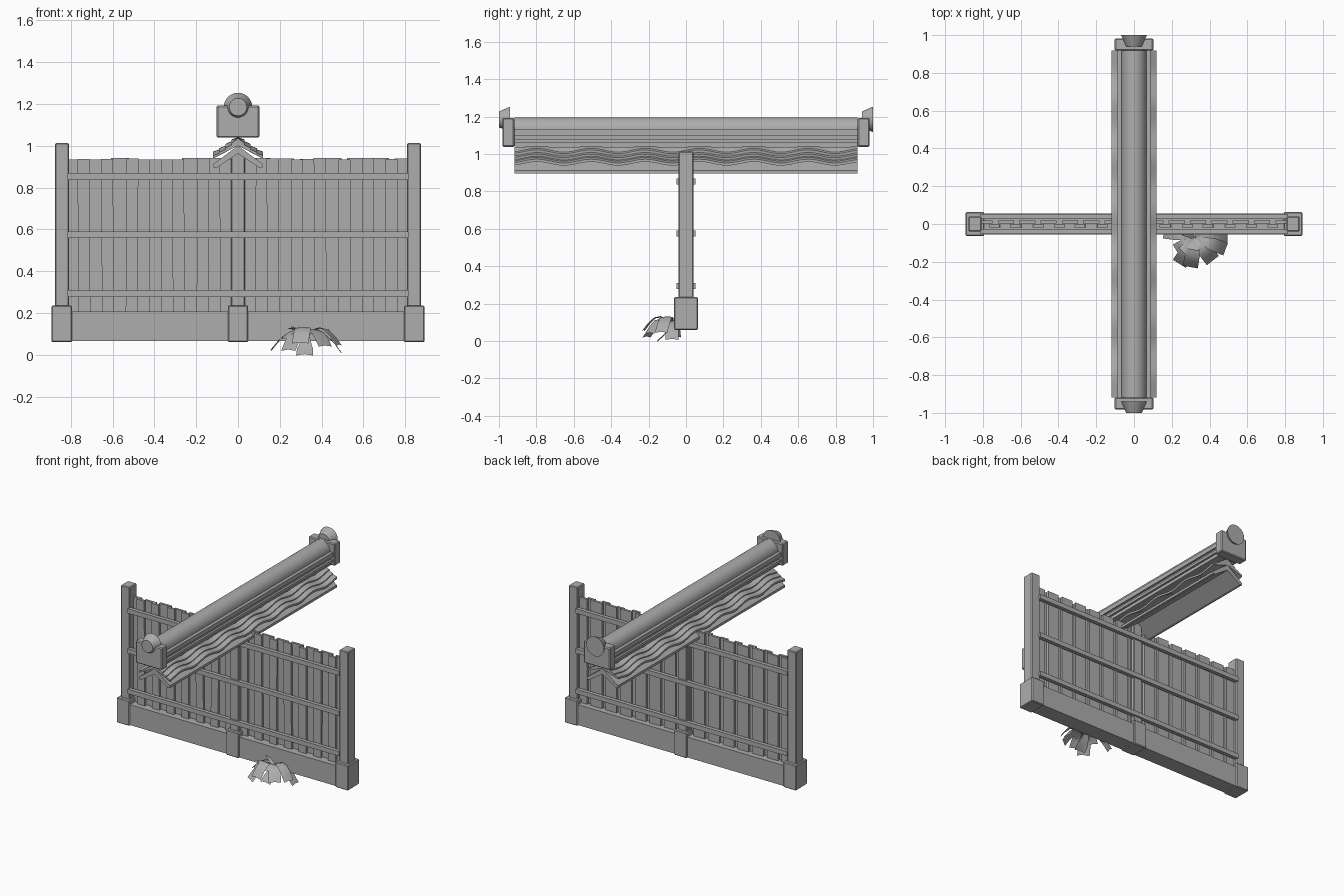
import bpy, bmesh, math, random
from mathutils import Vector

if "Cube" in bpy.data.objects:
    bpy.data.objects.remove(bpy.data.objects["Cube"])

random.seed(4)
grey = bpy.data.materials.new("plain grey")
grey.diffuse_color = (0.42, 0.42, 0.42, 1)
grey.use_nodes = True
grey.node_tree.nodes["Principled BSDF"].inputs["Base Color"].default_value = grey.diffuse_color


def finish(name, bm, bevel=0, smooth=False):
    bmesh.ops.recalc_face_normals(bm, faces=bm.faces[:])
    me = bpy.data.meshes.new(name)
    bm.to_mesh(me)
    bm.free()
    me.materials.append(grey)
    ob = bpy.data.objects.new(name, me)
    bpy.context.collection.objects.link(ob)
    if bevel:
        mod = ob.modifiers.new("soft edges", 'BEVEL')
        mod.width, mod.segments = bevel, 1
    if smooth:
        bpy.ops.object.select_all(action='DESELECT')
        ob.select_set(True)
        bpy.context.view_layer.objects.active = ob
        bpy.ops.object.shade_smooth_by_angle(angle=math.radians(35))
    return ob


def box(name, x0, x1, y0, y1, z0, z1, bevel=0):
    bm = bmesh.new()
    bmesh.ops.create_cube(bm, size=1)
    for v in bm.verts:
        v.co = ((x0 + x1) / 2 + v.co.x * (x1 - x0),
                (y0 + y1) / 2 + v.co.y * (y1 - y0),
                (z0 + z1) / 2 + v.co.z * (z1 - z0))
    return finish(name, bm, bevel)


def extrude_y(name, profile, y0, y1, smooth=False):
    """Extrude a closed x-z outline along y."""
    bm = bmesh.new()
    f = bm.faces.new([bm.verts.new((x, y0, z)) for x, z in profile])
    r = bmesh.ops.extrude_face_region(bm, geom=[f])
    for v in r['geom']:
        if isinstance(v, bmesh.types.BMVert):
            v.co.y = y1
    return finish(name, bm, 0, smooth)


# Posts with their stone footings, and the low base wall
for name, x, hw, top in (("left", -0.842, 0.034, 1.012),
                         ("right", 0.842, 0.034, 1.012),
                         ("middle", 0, 0.034, 0.97)):
    box(name + "_post", x - hw, x + hw, -0.04, 0.04, 0.2, top, 0.005)
    box(name + "_footing", x - 0.049, x + 0.049, -0.063, 0.063, 0.06, 0.235, 0.005)
box("base_wall", -0.83, 0.83, -0.055, 0.055, 0.065, 0.207)

# Horizontal rails on both faces of the fence
for z in (0.293, 0.574, 0.853):
    for s in (-1, 1):
        box("rail", -0.815, 0.815, min(s * 0.026, s * 0.052), max(s * 0.026, s * 0.052),
            z - 0.016, z + 0.016)

# Boards: wide ones with narrow ones lapped over the gaps
pitch = 0.113
for i in range(-7, 8):
    x = i * pitch
    w = 0.043
    b = box("wide_board", max(x - w, -0.81), min(x + w, 0.81), 0.002, 0.018, 0.2,
            0.938 + random.uniform(-0.006, 0.004))
    b.rotation_euler.z = 0
    if i < 7:
        t = random.uniform(-0.006, 0.006)
        n = box("narrow_board", x + 0.028, x + 0.085, -0.018, -0.002, 0.2,
                0.938 + random.uniform(-0.006, 0.004))
        for v in n.data.vertices:
            if v.co.z > 0.5:
                v.co.x += t

# Roof boarding: bent slab under the tiles
L = 0.918
extrude_y("roof_boarding", [(0, 1.0), (0.118, 0.912), (0.118, 0.895), (0.1, 0.895),
                            (0, 0.962), (-0.1, 0.895), (-0.118, 0.895), (-0.118, 0.912)], -L, L)

# Wavy stepped tile courses on each slope
STEPS = [(0.0, 1.038), (0.03, 1.02), (0.03, 1.012), (0.06, 0.998), (0.06, 0.99),
         (0.09, 0.978), (0.09, 0.972), (0.12, 0.962)]
for s in (-1, 1):
    bm = bmesh.new()
    rows, N = [], 84
    for j in range(N + 1):
        y = -L + 2 * L * j / N
        wave = 0.010 * math.sin(2 * math.pi * y / 0.29)
        top = [(x, z + wave * min(1, x / 0.03 + 0.2)) for x, z in STEPS]
        low = [(0.12, 0.948 + wave), (0, 1.0)]
        rows.append([bm.verts.new((s * x, y, z)) for x, z in top + low])
    n = len(rows[0])
    for a, b in zip(rows, rows[1:]):
        for k in range(n):
            bm.faces.new((a[k], a[(k + 1) % n], b[(k + 1) % n], b[k]))
    bm.faces.new(rows[0])
    bm.faces.new(rows[-1][::-1])
    finish("roof_tiles", bm, 0, True)

# Ridge: stacked courses with a round cap tile
for hw, z0, z1 in ((0.074, 1.04, 1.062), (0.088, 1.062, 1.08),
                   (0.074, 1.08, 1.1), (0.088, 1.1, 1.13)):
    box("ridge_course", -hw, hw, -L, L, z0, z1)
extrude_y("ridge_cap", [(0.066 * math.cos(a), 1.129 + 0.067 * math.sin(a))
                        for a in [math.pi * k / 16 for k in range(17)]], -L, L, True)

# End blocks and the flared round ornaments
for s in (-1, 1):
    box("ridge_end", -0.102, 0.102, s * 0.95 - 0.032, s * 0.95 + 0.032, 1.038, 1.192, 0.006)
    bm = bmesh.new()
    y0 = -1.0 if s < 0 else 0.94
    rings = [[bm.verts.new((r * math.cos(a), y, 1.185 + r * math.sin(a)))
              for a in [2 * math.pi * k / 32 for k in range(32)]]
             for r, y in ((0.042, y0), (0.068, y0 + 0.06))]
    for k in range(32):
        m = (k + 1) % 32
        bm.faces.new((rings[0][k], rings[0][m], rings[1][m], rings[1][k]))
    bm.faces.new(rings[0])
    bm.faces.new(rings[1])
    finish("end_ornament", bm, 0, True)

# Plant at the foot of the wall: arching blunt leaves
# (heading in degrees, length, rise, tip height, width)
LEAVES = [(172, 0.17, 0.03, 0.025, 0.05), (0, 0.17, 0.03, 0.012, 0.07),
          (-20, 0.17, 0.05, 0.05, 0.07), (-52, 0.15, 0.04, 0.045, 0.08),
          (-100, 0.155, 0.05, 0.06, 0.08), (-122, 0.16, 0.03, 0.025, 0.08),
          (-150, 0.12, 0.03, 0.08, 0.06), (-75, 0.1, 0.03, 0.1, 0.06),
          (150, 0.09, 0.02, 0.15, 0.04), (30, 0.09, 0.02, 0.1, 0.06),
          (-135, 0.1, 0.02, 0.13, 0.05), (-95, 0.08, -0.03, 0.003, 0.08)]
root = Vector((0.325, -0.075, 0.09))
for ang, length, rise, tip, width in LEAVES:
    a = math.radians(ang)
    d, side = Vector((math.cos(a), math.sin(a), 0)), Vector((-math.sin(a), math.cos(a), 0))
    bm = bmesh.new()
    prev = None
    for k in range(6):
        t = k / 5
        p = root + d * length * t
        p.z = root.z + (tip - root.z) * t * t + rise * math.sin(math.pi * t)
        w = width * (0.2 + 0.3 * min(1, t * 1.6))
        row = [bm.verts.new(p + side * w * e - Vector((0, 0, 0.006 * abs(e) * t)))
               for e in (-1, 0, 1)]
        if prev:
            for m in (0, 1):
                bm.faces.new((prev[m], prev[m + 1], row[m + 1], row[m]))
        prev = row
    finish("plant_leaf", bm, 0, True)
